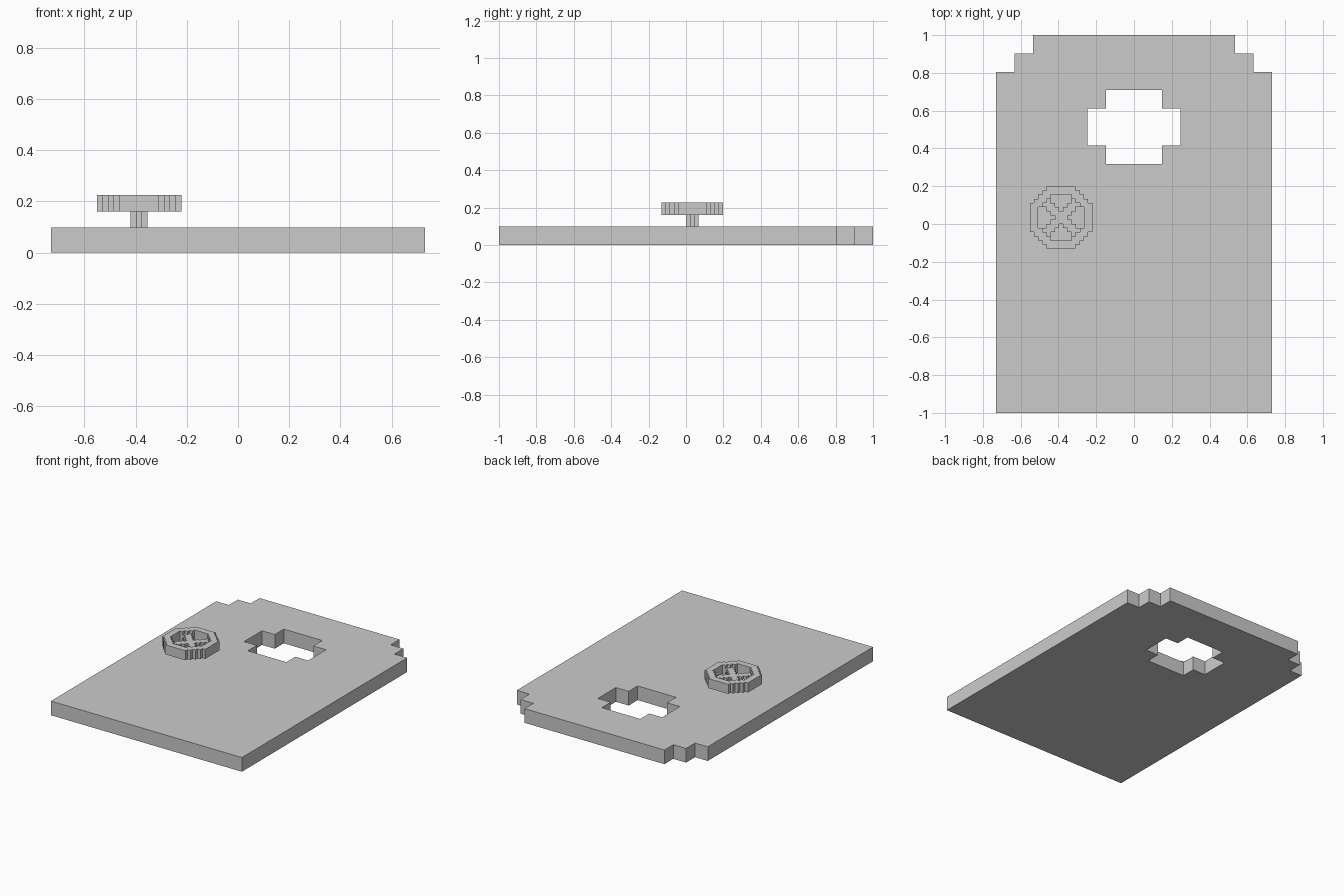
import bpy, bmesh

if "Cube" in bpy.data.objects:
    bpy.data.objects.remove(bpy.data.objects["Cube"])

V = 0.022            # small block size of the wheel
CX, CY = -0.386, 0.034


def prism(name, loop, z0, z1):
    """Extrude a closed outline from z0 to z1."""
    bm = bmesh.new()
    f = bm.faces.new([bm.verts.new((x, y, z0)) for x, y in loop])
    top = bmesh.ops.extrude_face_region(bm, geom=[f])["geom"]
    for v in top:
        if isinstance(v, bmesh.types.BMVert):
            v.co.z = z1
    bmesh.ops.recalc_face_normals(bm, faces=bm.faces)
    me = bpy.data.meshes.new(name)
    bm.to_mesh(me)
    bm.free()
    ob = bpy.data.objects.new(name, me)
    bpy.context.collection.objects.link(ob)
    return ob


def mirror_x(half):
    return half + [(-x, y) for x, y in reversed(half)]


def blocks(name, cells, z0, z1):
    """Stepped solid: only the outer walls of a set of grid cells."""
    bm = bmesh.new()
    cells = set(cells)
    for i, j in cells:
        x0, x1 = CX + (i - .5) * V, CX + (i + .5) * V
        y0, y1 = CY + (j - .5) * V, CY + (j + .5) * V
        c = [(x0, y0), (x1, y0), (x1, y1), (x0, y1)]
        bm.faces.new([bm.verts.new((*p, z1)) for p in c])
        bm.faces.new([bm.verts.new((*p, z0)) for p in reversed(c)])
        for k, (di, dj) in enumerate([(0, -1), (1, 0), (0, 1), (-1, 0)]):
            if (i + di, j + dj) not in cells:
                a, b = c[k], c[(k + 1) % 4]
                bm.faces.new([bm.verts.new(p) for p in
                              ((*a, z0), (*b, z0), (*b, z1), (*a, z1))])
    bmesh.ops.remove_doubles(bm, verts=bm.verts, dist=1e-5)
    bmesh.ops.dissolve_limit(bm, angle_limit=0.01, verts=bm.verts, edges=bm.edges)
    me = bpy.data.meshes.new(name)
    bm.to_mesh(me)
    bm.free()
    ob = bpy.data.objects.new(name, me)
    bpy.context.collection.objects.link(ob)


def octagon(r, cut):
    return {(i, j) for i in range(-r, r + 1) for j in range(-r, r + 1)
            if abs(i) + abs(j) <= cut}


# Door panel with stepped upper corners
panel = prism("door_panel", mirror_x([(.73, -1), (.73, .805), (.633, .805),
                                      (.633, .903), (.535, .903), (.535, 1)]), 0, .098)

# Window opening
cutter = prism("window_cutter", mirror_x([(.147, .318), (.147, .416), (.245, .416),
                                          (.245, .612), (.147, .612), (.147, .71)]), -.1, .3)
cutter.hide_render = True
cutter.hide_set(True)
mod = panel.modifiers.new("window", 'BOOLEAN')
mod.operation = 'DIFFERENCE'
mod.solver = 'EXACT'
mod.object = cutter

# Hand wheel: rim, crossed spokes and stem
inner = octagon(5, 7)
blocks("wheel_rim", octagon(7, 10) - inner, .16, .226)
blocks("wheel_spokes", {(i, j) for i, j in inner if abs(abs(i) - abs(j)) <= 1
                        and min(abs(i), abs(j)) >= 0}, .182, .204)
blocks("wheel_stem", octagon(1, 1), .098, .182)
